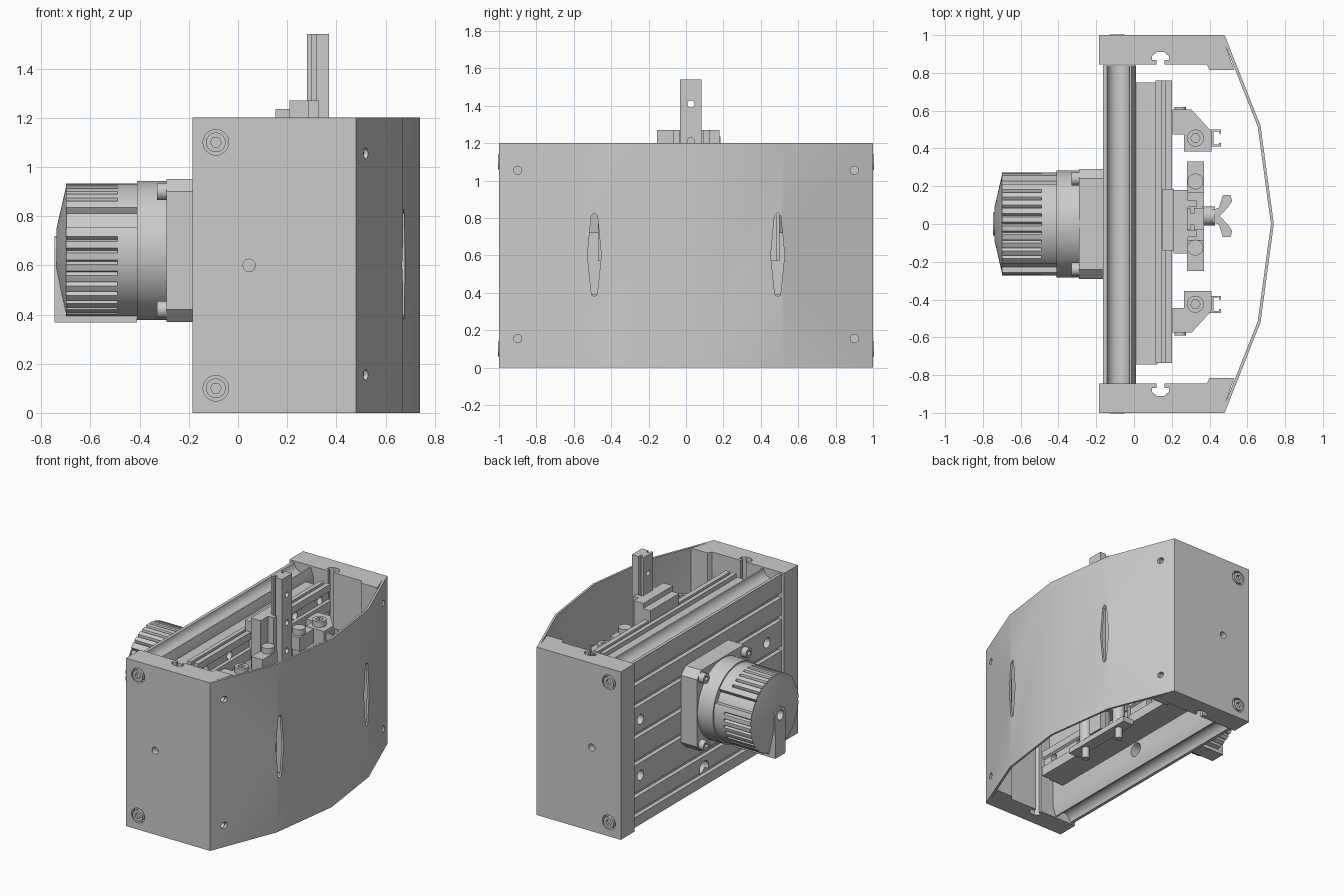
import bpy, bmesh
from math import sin, cos, pi, radians

if "Cube" in bpy.data.objects:
    bpy.data.objects.remove(bpy.data.objects["Cube"])


def prism(name, pts, axis, lo, hi, smooth=True):
    """Extrude a 2D outline along an axis (x: y,z  y: x,z  z: x,y)."""
    put = {'x': lambda u, v, w: (w, u, v), 'y': lambda u, v, w: (u, w, v),
           'z': lambda u, v, w: (u, v, w)}[axis]
    bm = bmesh.new()
    a = [bm.verts.new(put(u, v, lo)) for u, v in pts]
    b = [bm.verts.new(put(u, v, hi)) for u, v in pts]
    bm.faces.new(a)
    bm.faces.new(b)
    n = len(pts)
    for i in range(n):
        j = (i + 1) % n
        bm.faces.new((a[i], a[j], b[j], b[i]))
    bmesh.ops.recalc_face_normals(bm, faces=bm.faces)
    me = bpy.data.meshes.new(name)
    bm.to_mesh(me)
    bm.free()
    ob = bpy.data.objects.new(name, me)
    bpy.context.collection.objects.link(ob)
    if smooth:
        shade(ob)
    return ob


def shade(ob):
    bpy.ops.object.select_all(action='DESELECT')
    bpy.context.view_layer.objects.active = ob
    ob.select_set(True)
    bpy.ops.object.shade_smooth_by_angle(angle=radians(30))


def box(name, x, y, z):
    return prism(name, [(x[0], y[0]), (x[1], y[0]), (x[1], y[1]), (x[0], y[1])], 'z', *z, smooth=False)


def circle(u, v, r, n=32, a0=0, a1=360):
    m = n if a1 - a0 == 360 else n - 1
    return [(u + r * cos(radians(a0 + (a1 - a0) * i / m)),
             v + r * sin(radians(a0 + (a1 - a0) * i / m))) for i in range(n)]


def cyl(name, u, v, r, axis, lo, hi, n=32):
    return prism(name, circle(u, v, r, n), axis, lo, hi)


def cut(ob, cutters):
    bpy.context.view_layer.objects.active = ob
    for c in cutters:
        c.hide_render = True
        m = ob.modifiers.new('cut', 'BOOLEAN')
        m.operation, m.object = 'DIFFERENCE', c
        bpy.ops.object.modifier_apply(modifier=m.name)
        bpy.data.objects.remove(c)
    shade(ob)


def cover_holes():
    return [cyl('cutter', s * .9, z, .022, 'x', .47, .6, 20) for s in (1, -1) for z in (.155, 1.055)]


# Side plates with T slot, counterbored bolts and centre hole
SIDE = [(-.185, 1), (.48, 1), (.497, .957), (.483, .95), (.53, .815), (.40, .815), (.385, .845),
        (.162, .845), (.162, .868), (.185, .868), (.185, .888), (.16, .91), (.12, .91),
        (.095, .888), (.095, .868), (.118, .868), (.118, .845), (-.185, .845)]
for s, side in ((1, 'left'), (-1, 'right')):
    plate = prism(side + '_side_plate', [(x, s * y) for x, y in SIDE], 'z', 0, 1.2)
    cs = [cyl('cutter', .045, .6, .025, 'y', *sorted((s * .96, s * 1.1)))] + cover_holes()
    for z in (.1, 1.1):
        cs.append(cyl('cutter', -.09, z, .052, 'y', *sorted((s * .97, s * 1.1))))
    cut(plate, cs)
    for z in (.1, 1.1):
        head = cyl(side + '_bolt_head', -.09, z, .04, 'y', *sorted((s * .96, s * 1.004)))
        cut(head, [cyl('cutter', -.09, z, .022, 'y', *sorted((s * .985, s * 1.1)), 6)])

# Bent front cover with two long slots and four screw holes
outer = [(.497, .957), (.67, .52), (.74, 0), (.67, -.52), (.497, -.957)]
inner = [(.483, -.95), (.655, -.515), (.725, 0), (.655, .515), (.483, .95)]
cover = prism('front_cover', outer + inner, 'z', 0, 1.2)
slots = []
for s in (1, -1):
    c = s * .49
    slots.append(prism('cutter', [(c - .015, .39), (c, .38), (c + .015, .39), (c + .037, .6),
                                  (c + .017, .81), (c, .83), (c - .017, .81), (c - .037, .6)], 'x', .55, .8))
cut(cover, slots + cover_holes())

# Back extrusion with grooves, rounded channels top and bottom
top = [(-.165, 1.19), (-.145, 1.19)] + circle(-.083, 1.195, .06, 12, 185, 355) + [(-.012, 1.19), (.01, 1.12)]
prof = top + [(x, 1.2 - z) for x, z in reversed(top)]
for g in (.1, .24, .47, .66, .88, 1.04):
    prof += [(-.165, g - .018), (-.135, g - .018), (-.135, g + .018), (-.165, g + .018)]
back = prism('back_extrusion', prof, 'y', -.85, .84)
cut(back, [cyl('cutter', y, z, .035, 'x', -.2, -.08) for y in (-.68, .75) for z in (.36, .76)]
    + [cyl('cutter', .03, .14, .05, 'x', -.2, .05)])

# Cross rails on the front of the extrusion
box('rail_carrier', (.01, .125), (-.745, .75), (.2, 1.13))
for n, z0 in (('upper', .97), ('lower', .2)):
    p = [(.115, 0), (.2, 0), (.2, .07), (.185, .08), (.185, .13), (.2, .14), (.2, .19), (.165, .19),
         (.165, .165), (.145, .165), (.145, .19), (.115, .19)]
    rail = prism(n + '_rail', [(x, z + z0) for x, z in p], 'y', -.735, .76)
    cut(rail, [cyl('cutter', y, z0 + .105, .028, 'x', .13, .3, 20) for y in (-.63, -.36, .38, .66)])

# Motor flange, screws and collar
h, c = .29, .05
flange = [(sy * y, .66 + sz * z) for sy, sz, pair in (
    (1, 1, ((h, h - c), (h - c, h))), (-1, 1, ((h - c, h), (h, h - c))),
    (-1, -1, ((h, h - c), (h - c, h))), (1, -1, ((h - c, h), (h, h - c)))) for y, z in pair]
prism('knob_flange', flange, 'x', -.29, -.165)
for y in (-.24, .24):
    for z in (.42, .9):
        screw = cyl('flange_screw', y, z, .035, 'x', -.33, -.28, 20)
        cut(screw, [cyl('cutter', y, z, .018, 'x', -.36, -.31, 6)])
cyl('knob_collar', 0, .66, .283, 'x', -.41, -.29, 64)


# Ribbed knob: three flat gaps, grooved panels between them
def knob(grooved):
    pts = []
    for i in range(180):
        a = i * 2
        gap = min(abs((a - g + 180) % 360 - 180) for g in (30, 150, 270))
        r = .245 if gap < 10 else .256 if grooved and gap > 14 and i % 5 == 0 else .272
        pts.append((r * cos(radians(a)), .66 + r * sin(radians(a))))
    return pts


prism('knob_ring', knob(False), 'x', -.49, -.405)
prism('knob_grip', knob(True), 'x', -.70, -.488)
bm = bmesh.new()
bmesh.ops.create_cone(bm, cap_ends=True, segments=64, radius1=.265, radius2=.09, depth=.04)
me = bpy.data.meshes.new('knob_face')
bm.to_mesh(me)
bm.free()
face = bpy.data.objects.new('knob_face', me)
face.location, face.rotation_euler = (-.718, 0, .66), (0, -pi / 2, 0)
bpy.context.collection.objects.link(face)
shade(face)
bar = prism('knob_pointer', [(-.055, .368), (.055, .368)] + circle(0, .66, .06, 16, 0, 180), 'x', -.746, -.41)
for ob in (face, bar, bpy.data.objects['knob_grip']):
    cut(ob, [cyl('cutter', 0, .66, .035, 'x', -.8, -.69)])

# Central carriage and slotted vertical post
box('carriage_base', (.152, .212), (-.14, .185), (.2, 1.235))
box('carriage_body', (.21, .287), (-.155, .18), (.3, 1.27))
for y in ((-.07, -.035), (.09, .125)):
    box('carriage_jaw', (.28, .33), y, (.3, 1.27))
half = [(.28, .055), (.298, .055), (.298, .03), (.318, .03), (.318, .058), (.37, .058)]
post = prism('vertical_post', [(x, .026 + y) for x, y in half] +
             [(x, .026 - y) for x, y in reversed(half)], 'z', .15, 1.54)
cut(post, [cyl('cutter', .026, z, .019, 'x', .2, .45, 20) for z in (1.41, 1.21, 1.01, .41)])

# Wing screw clamping the carriage
cyl('wing_screw_shaft', .042, .75, .05, 'x', .36, .43, 24)
wing = [(.41, .03), (.45, .045), (.47, .11), (.51, .112), (.52, .08), (.5, .05), (.455, 0)]
prism('wing_screw', [(x, .042 + y) for x, y in wing] +
      [(x, .042 - y) for x, y in reversed(wing[:-1])], 'z', .71, .79)

# Guide blocks and rods beside the post
for y in (-.165, .25):
    box('guide_block', (.28, .37), (y - .085, y + .08), (.95, 1.05))
box('lower_guide_plate', (.28, .37), (-.25, .33), (.1, .14))
for y in (-.125, .225):
    cyl('guide_rod', .325, y, .042, 'z', .11, 1.09, 24)
    cyl('guide_rod_tip', .325, y, .025, 'z', .02, .12, 24)

# Mirrored outer clamps with rod, C channel and screw
BLOCK = [(.205, .605), (.305, .605), (.41, .49), (.41, .385), (.265, .385), (.265, .475), (.205, .475)]
CHAN = [(.40, .41), (.46, .41), (.46, .43), (.45, .43), (.45, .42), (.42, .42), (.42, .49),
        (.45, .49), (.45, .48), (.46, .48), (.46, .5), (.40, .5)]
for s, n in ((1, 'left'), (-1, 'right')):
    my = lambda y: .015 + s * (y - .015)
    prism(n + '_clamp_block', [(x, my(y)) for x, y in BLOCK], 'z', .72, 1.02)
    prism(n + '_clamp_channel', [(x, my(y)) for x, y in CHAN], 'z', .57, 1.0)
    rod = cyl(n + '_clamp_rod', .325, my(.455), .045, 'z', .6, 1.06, 24)
    cut(rod, [cyl('cutter', .325, my(.455), .025, 'z', 1.03, 1.1, 6)])
    cyl(n + '_clamp_screw', .245, .93, .03, 'y', *sorted((my(.59), my(.62))), 20)
